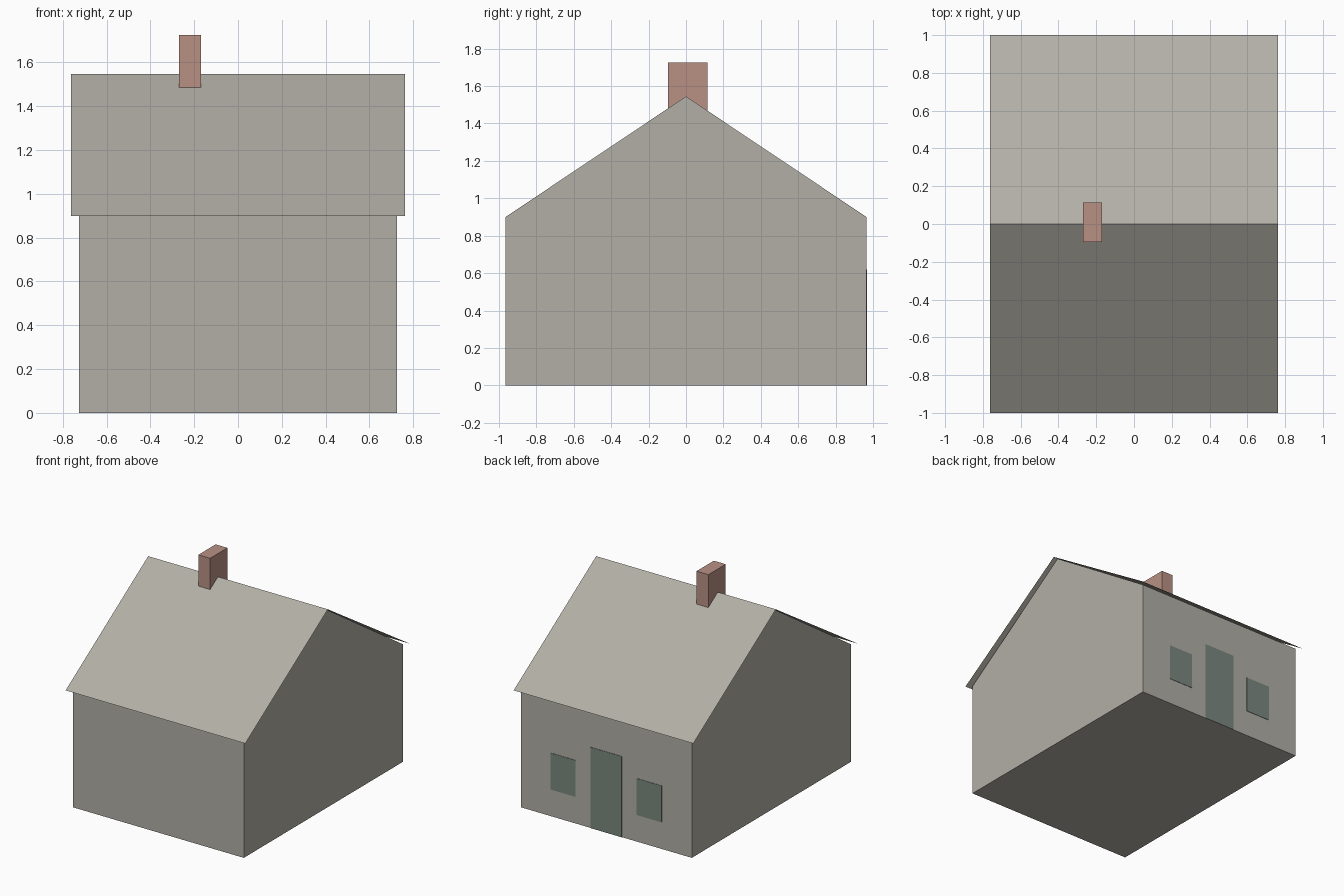
import bpy

cube = bpy.data.objects.get("Cube")
if cube:
    bpy.data.objects.remove(cube, do_unlink=True)


def material(name, rgb):
    mat = bpy.data.materials.new(name)
    mat.use_nodes = True
    color = (*rgb, 1.0)
    mat.diffuse_color = color
    mat.node_tree.nodes["Principled BSDF"].inputs["Base Color"].default_value = color
    return mat


def mesh_object(name, verts, faces, mat):
    mesh = bpy.data.meshes.new(name)
    mesh.from_pydata(verts, [], faces)
    mesh.materials.append(mat)
    obj = bpy.data.objects.new(name, mesh)
    bpy.context.collection.objects.link(obj)
    return obj


def extrude_x(name, profile, x0, x1, mat, closed=True):
    """Sweep a (y, z) profile along x; open profiles give a thin sheet."""
    n = len(profile)
    verts = [(x, y, z) for x in (x0, x1) for y, z in profile]
    faces = [(i, (i + 1) % n, (i + 1) % n + n, i + n)
             for i in range(n if closed else n - 1)]
    if closed:
        faces += [tuple(reversed(range(n))), tuple(range(n, 2 * n))]
    # Profiles run clockwise or counter-clockwise; make normals point outward
    obj = extrude = mesh_object(name, verts, faces, mat)
    if profile[0][0] < profile[1][0]:
        extrude.data.flip_normals()
        if closed:
            obj.data.flip_normals()
    return obj


def box_x(name, x, y, z, mat):
    return extrude_x(name, [(y[1], z[0]), (y[1], z[1]), (y[0], z[1]), (y[0], z[0])],
                     x[0], x[1], mat)


stone = material("warm grey stone", (0.445, 0.429, 0.381))
brick = material("dusty red brick", (0.479, 0.283, 0.231))
paint = material("grey green paint", (0.195, 0.245, 0.208))

EAVE, RIDGE = 0.9, 1.545
WALL_Y = 0.965

# Walls with pointed gables, running up to the ridge
extrude_x("house_walls",
          [(WALL_Y, 0), (WALL_Y, EAVE), (0, RIDGE), (-WALL_Y, EAVE), (-WALL_Y, 0)],
          -0.725, 0.725, stone)

# Thin roof sheet overhanging the walls
extrude_x("roof", [(1, EAVE), (0, RIDGE + 0.002), (-1, EAVE)], -0.762, 0.762, stone, closed=False)

# Chimney straddling the ridge
box_x("chimney", (-0.27, -0.17), (-0.095, 0.115), (1.4, 1.725), brick)

# Painted door and windows on the back wall
plate = (WALL_Y - 0.002, WALL_Y + 0.003)
box_x("door", (-0.132, 0.132), plate, (0.0, 0.62), paint)
for side, sign in (("left", 1), ("right", -1)):
    span = sorted((sign * 0.26, sign * 0.47))
    box_x(f"{side}_window", span, plate, (0.205, 0.485), paint)
